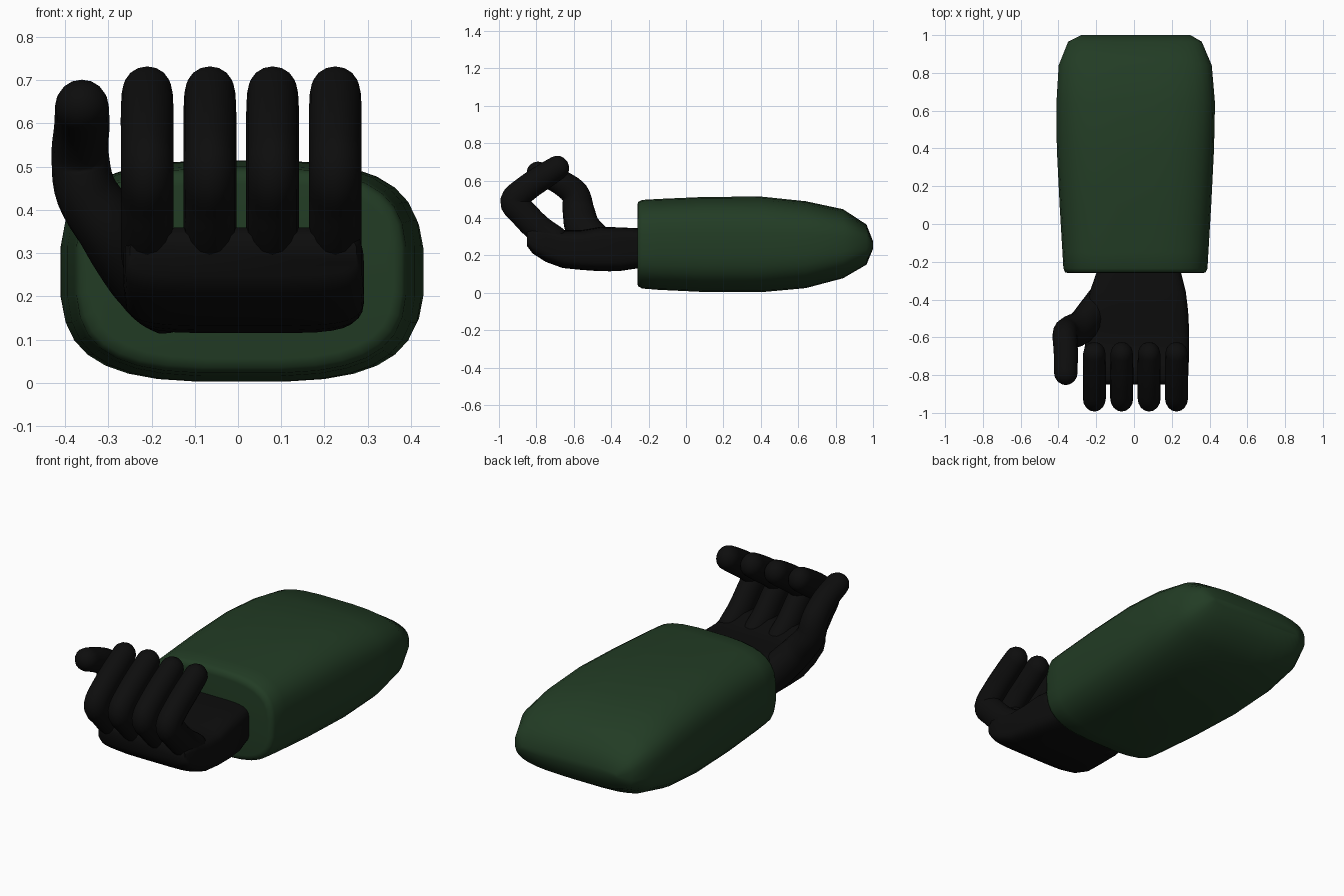
import bpy, bmesh, math
from mathutils import Vector

if "Cube" in bpy.data.objects:
    bpy.data.objects.remove(bpy.data.objects["Cube"])


def material(name, rgb):
    m = bpy.data.materials.new(name)
    m.diffuse_color = (*rgb, 1)
    m.use_nodes = True
    m.node_tree.nodes["Principled BSDF"].inputs["Base Color"].default_value = m.diffuse_color
    return m


green = material("green_cloth", (0.016, 0.045, 0.018))
black = material("black_glove", (0.004, 0.004, 0.004))


def loft(name, rings, mat, angle=50):
    """Skin a list of equal-length point rings and close both ends."""
    bm = bmesh.new()
    vs = [[bm.verts.new(p) for p in r] for r in rings]
    n = len(vs[0])
    for a, b in zip(vs, vs[1:]):
        for i in range(n):
            j = (i + 1) % n
            bm.faces.new((a[i], a[j], b[j], b[i]))
    bm.faces.new(vs[0])
    bm.faces.new(vs[-1])
    bmesh.ops.recalc_face_normals(bm, faces=bm.faces)
    me = bpy.data.meshes.new(name)
    bm.to_mesh(me)
    bm.free()
    ob = bpy.data.objects.new(name, me)
    bpy.context.collection.objects.link(ob)
    me.materials.append(mat)
    bpy.ops.object.select_all(action='DESELECT')
    bpy.context.view_layer.objects.active = ob
    ob.select_set(True)
    bpy.ops.object.shade_smooth_by_angle(angle=math.radians(angle))
    return ob


def section(y, x0, x1, z0, z1, power, n=32):
    """Rounded-rectangle ring across y."""
    pts = []
    for i in range(n):
        a = 2 * math.pi * (i + 0.5) / n
        c, s = math.cos(a), math.sin(a)
        cx = math.copysign(abs(c) ** (2 / power), c)
        sz = math.copysign(abs(s) ** (2 / power), s)
        pts.append(Vector(((x0 + x1) / 2 + cx * (x1 - x0) / 2, y,
                           (z0 + z1) / 2 + sz * (z1 - z0) / 2)))
    return pts


def tube(name, keys, mat, n=16, steps=5):
    """Round-ended tube through (x, y, z, half width, half depth) keys."""
    k = [keys[0]] + keys + [keys[-1]]
    samples = []
    for i in range(1, len(k) - 2):
        for s in range(steps):
            t = s / steps
            samples.append([0.5 * (2 * b + (c - a) * t + (2 * a - 5 * b + 4 * c - d) * t * t
                                   + (3 * b - a - 3 * c + d) * t ** 3)
                            for a, b, c, d in zip(*k[i - 1:i + 3])])
    samples.append(list(keys[-1]))
    pos = [Vector(s[:3]) for s in samples]

    def ring(i, shift=0.0, scale=1.0):
        t = (pos[min(i + 1, len(pos) - 1)] - pos[max(i - 1, 0)]).normalized()
        u = (Vector((1, 0, 0)) - t * t.x).normalized()
        v = t.cross(u)
        w, d = samples[i][3:]
        c = pos[i] + t * shift * w
        return [c + (u * math.cos(2 * math.pi * j / n) * w
                     + v * math.sin(2 * math.pi * j / n) * d) * scale for j in range(n)]

    caps = [math.radians(a) for a in (22, 45, 66, 84)]
    last = len(pos) - 1
    rings = [ring(0, -math.sin(a), math.cos(a)) for a in reversed(caps)]
    rings += [ring(i) for i in range(len(pos))]
    rings += [ring(last, math.sin(a), math.cos(a)) for a in caps]
    return loft(name, rings, mat, 80)


# Sleeve: rounded block tapering to a blunt wedge at the back
sleeve = [(-0.26, -0.34, 0.36, 0.055, 0.46), (-0.257, -0.365, 0.38, 0.035, 0.485),
          (-0.235, -0.375, 0.39, 0.022, 0.497), (-0.15, -0.38, 0.395, 0.015, 0.502),
          (0.1, -0.395, 0.41, 0.003, 0.513), (0.4, -0.41, 0.425, 0.002, 0.515),
          (0.64, -0.412, 0.43, 0.024, 0.49), (0.84, -0.40, 0.413, 0.077, 0.447),
          (0.965, -0.35, 0.36, 0.15, 0.365), (1.0, -0.28, 0.30, 0.235, 0.275)]
loft("sleeve", [section(*s, 3.2) for s in sleeve], green, 75)

# Palm and wrist
palm = [(-0.2, -0.18, 0.24, 0.14, 0.34), (-0.26, -0.20, 0.25, 0.13, 0.345),
        (-0.36, -0.235, 0.275, 0.115, 0.35), (-0.46, -0.25, 0.287, 0.115, 0.352),
        (-0.56, -0.255, 0.292, 0.122, 0.335), (-0.66, -0.262, 0.292, 0.132, 0.335),
        (-0.75, -0.265, 0.29, 0.165, 0.36), (-0.82, -0.262, 0.287, 0.21, 0.36),
        (-0.85, -0.25, 0.275, 0.25, 0.34)]
loft("palm", [section(*p, 5) for p in palm], black, 60)

# Four curled fingers
for i in range(4):
    x = -0.21 + 0.145 * i
    tube("finger_%d" % (i + 1),
         [(x, -0.70, 0.29, 0.060, 0.068), (x, -0.79, 0.345, 0.061, 0.075),
          (x, -0.87, 0.425, 0.061, 0.075), (x, -0.922, 0.49, 0.061, 0.072),
          (x, -0.85, 0.56, 0.061, 0.07), (x, -0.755, 0.625, 0.061, 0.068),
          (x, -0.685, 0.67, 0.059, 0.064)], black)

# Thumb, rising from the heel of the palm and bending forward
tube("thumb",
     [(-0.17, -0.40, 0.20, 0.08, 0.09), (-0.215, -0.47, 0.25, 0.085, 0.10),
      (-0.285, -0.55, 0.345, 0.08, 0.095), (-0.35, -0.575, 0.44, 0.072, 0.085),
      (-0.365, -0.595, 0.53, 0.066, 0.075), (-0.361, -0.68, 0.595, 0.064, 0.066),
      (-0.361, -0.79, 0.641, 0.062, 0.06)], black)
